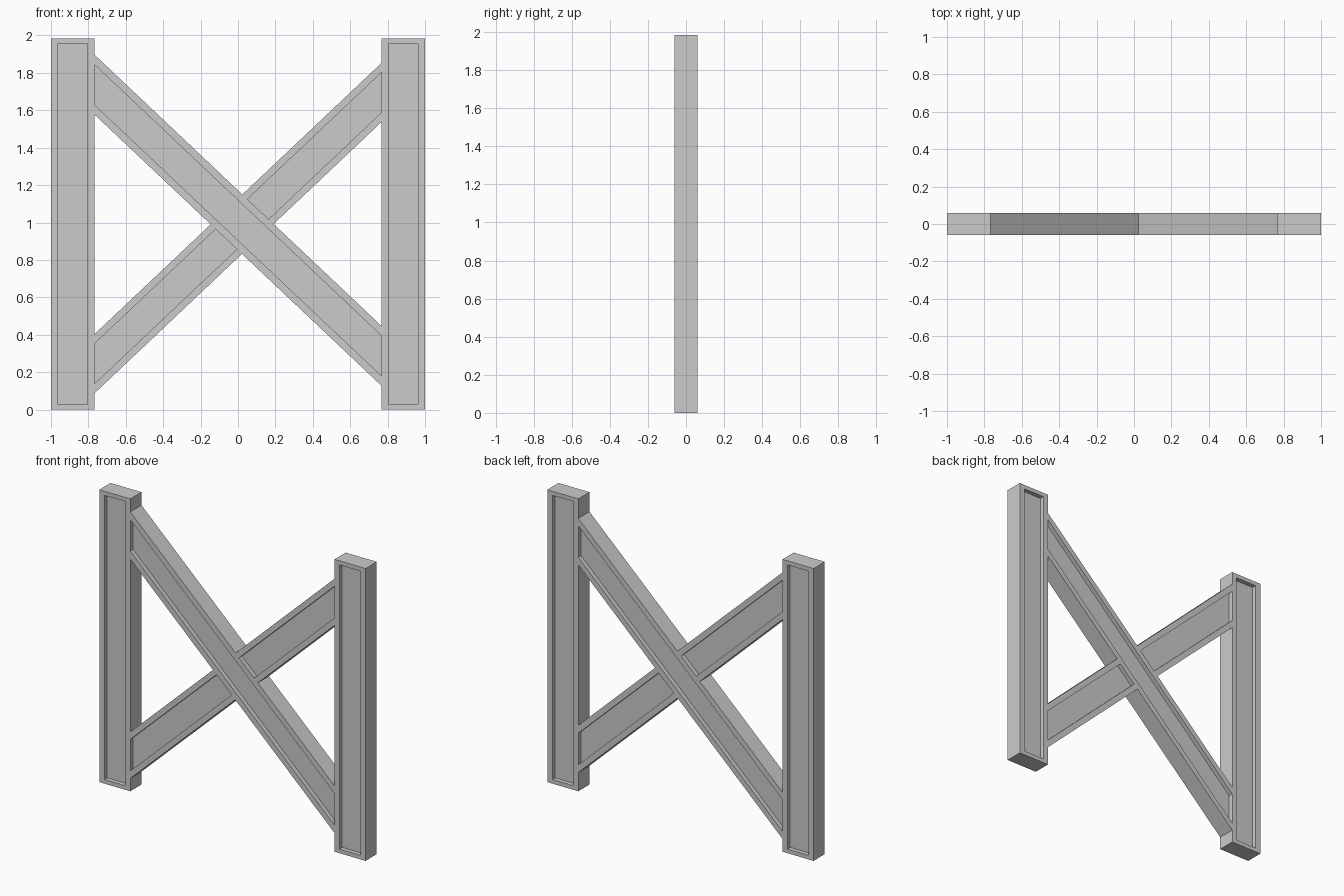
import bpy, bmesh

if "Cube" in bpy.data.objects:
    bpy.data.objects.remove(bpy.data.objects["Cube"])

H = 1.985      # height
D = 0.06       # half depth
F = 0.03       # half thickness at recessed panels
E = 0.767      # inner face of the posts
M = 0.945      # brace slope


def prism(name, pts, y0, y1):
    """Extrude an xz outline from y0 to y1."""
    bm = bmesh.new()
    face = bm.faces.new([bm.verts.new((x, y0, z)) for x, z in pts])
    out = bmesh.ops.extrude_face_region(bm, geom=[face])
    verts = [v for v in out["geom"] if isinstance(v, bmesh.types.BMVert)]
    bmesh.ops.translate(bm, verts=verts, vec=(0, y1 - y0, 0))
    bmesh.ops.recalc_face_normals(bm, faces=bm.faces)
    me = bpy.data.meshes.new(name)
    bm.to_mesh(me)
    bm.free()
    ob = bpy.data.objects.new(name, me)
    bpy.context.collection.objects.link(ob)
    return ob


def carve(ob, pts, side):
    """Sink a panel into the front (side -1) or back (side 1)."""
    cutter = prism("cutter", pts, *sorted((side * F, side * 0.2)))
    mod = ob.modifiers.new("panel", "BOOLEAN")
    mod.operation = "DIFFERENCE"
    mod.solver = "EXACT"
    mod.object = cutter
    bpy.context.view_layer.objects.active = ob
    bpy.ops.object.modifier_apply(modifier=mod.name)
    bpy.data.objects.remove(cutter)


def rect(x0, x1, z0, z1):
    return [(x0, z0), (x1, z0), (x1, z1), (x0, z1)]


def at(line, x):
    return (x, line[0] + line[1] * x)


def cross(a, b):
    return at(a, (b[0] - a[0]) / (a[1] - b[1]))


# Posts with a recessed panel front and back
for name, s in (("left_post", -1), ("right_post", 1)):
    post = prism(name, rect(s * E, s, 0, H), -D, D)
    for side in (-1, 1):
        carve(post, rect(s * (E + 0.037), s * 0.962, 0.028, H - 0.028), side)

# Edge lines (height at x = 0, slope) of the falling and rising braces
def lines(centre, slope, half):
    return (centre - half, slope), (centre + half, slope)


fall, rise = (1.012, -M), (0.97, M)
f_lo, f_hi = lines(*fall, 0.16)
r_lo, r_hi = lines(*rise, 0.158)

# Crossed braces as a single outline
brace = prism("cross_brace", [
    at(r_lo, -E), cross(f_lo, r_lo), at(f_lo, E), at(f_hi, E),
    cross(f_hi, r_lo), at(r_lo, E), at(r_hi, E), cross(f_hi, r_hi),
    at(f_hi, -E), at(f_lo, -E), cross(f_lo, r_hi), at(r_hi, -E)], -D, D)

# Panels: falling brace runs through on the front, rising brace on the back
W = E + 0.05
for side, through, split in ((-1, fall, rise), (1, rise, fall)):
    lo, hi = lines(*through, 0.107)
    carve(brace, [at(lo, -W), at(lo, W), at(hi, W), at(hi, -W)], side)
    p_lo, p_hi = lines(*split, 0.107)
    edges = lines(*through, 0.16)
    left, right = sorted(edges, key=lambda e: cross(e, split)[0])
    for edge, x in ((left, -W), (right, W)):
        carve(brace, [at(p_lo, x), cross(p_lo, edge),
                      cross(p_hi, edge), at(p_hi, x)], side)
